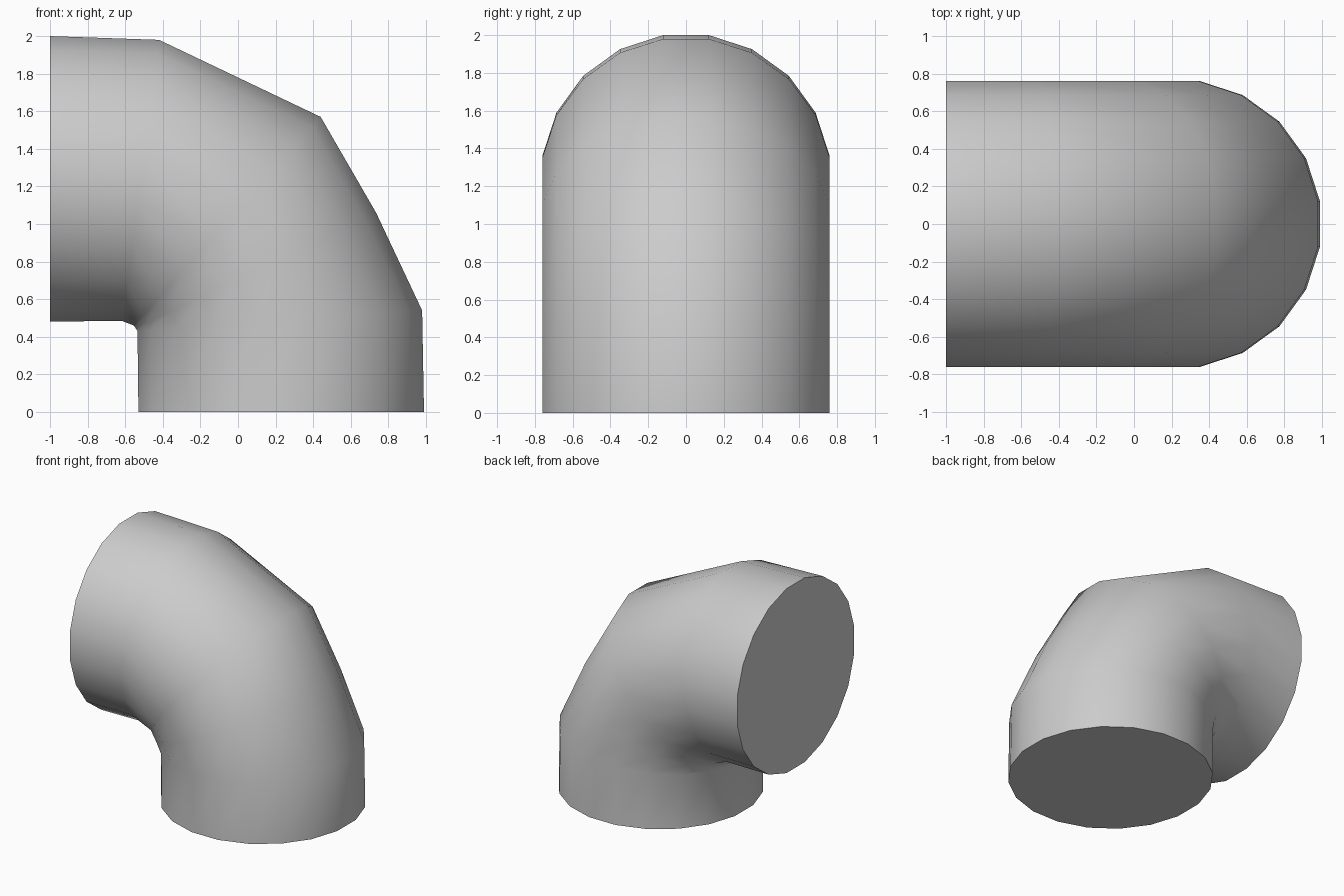
import bpy, bmesh, math
from mathutils import Vector

cube = bpy.data.objects.get("Cube")
if cube:
    bpy.data.objects.remove(cube, do_unlink=True)

SIDES = 20
RADIUS = 0.77

# Cross-sections along the bend: inner (x, z) and outer (x, z)
SECTIONS = [
    ((-1.0, 0.48), (-1.0, 2.0)),
    ((-0.62, 0.485), (-0.42, 1.98)),
    ((-0.555, 0.46), (0.44, 1.57)),
    ((-0.545, 0.445), (0.735, 1.06)),
    ((-0.535, 0.43), (0.98, 0.54)),
    ((-0.53, 0.0), (0.99, 0.0)),
]


def add_ring(bm, inner, outer):
    """One 20-sided section, flat at the inside and outside of the bend."""
    p = Vector((inner[0], 0, inner[1]))
    q = Vector((outer[0], 0, outer[1]))
    centre, half = (p + q) / 2, (q - p) / 2
    step = math.tau / SIDES
    ring = []
    for i in range(SIDES):
        a = (i + 0.5) * step
        across = Vector((0, RADIUS * math.cos(a), 0))
        ring.append(bm.verts.new(centre + half * math.sin(a) / math.cos(step / 2) + across))
    return ring


# Pipe wall and closed ends
bm = bmesh.new()
rings = [add_ring(bm, *s) for s in SECTIONS]
for a, b in zip(rings, rings[1:]):
    for i in range(SIDES):
        j = (i + 1) % SIDES
        bm.faces.new((a[i], a[j], b[j], b[i]))
bm.faces.new(rings[0])
bm.faces.new(rings[-1])
bmesh.ops.recalc_face_normals(bm, faces=bm.faces)

mesh = bpy.data.meshes.new("pipe_elbow")
bm.to_mesh(mesh)
bm.free()
pipe = bpy.data.objects.new("pipe_elbow", mesh)
bpy.context.collection.objects.link(pipe)

# Grey finish
grey = bpy.data.materials.new("light_grey")
grey.use_nodes = True
colour = (0.6, 0.6, 0.6, 1)
grey.diffuse_color = colour
grey.node_tree.nodes["Principled BSDF"].inputs["Base Color"].default_value = colour
mesh.materials.append(grey)

# Smooth wall, sharp end rims
bpy.ops.object.select_all(action='DESELECT')
pipe.select_set(True)
bpy.context.view_layer.objects.active = pipe
bpy.ops.object.shade_smooth_by_angle(angle=math.radians(50))
